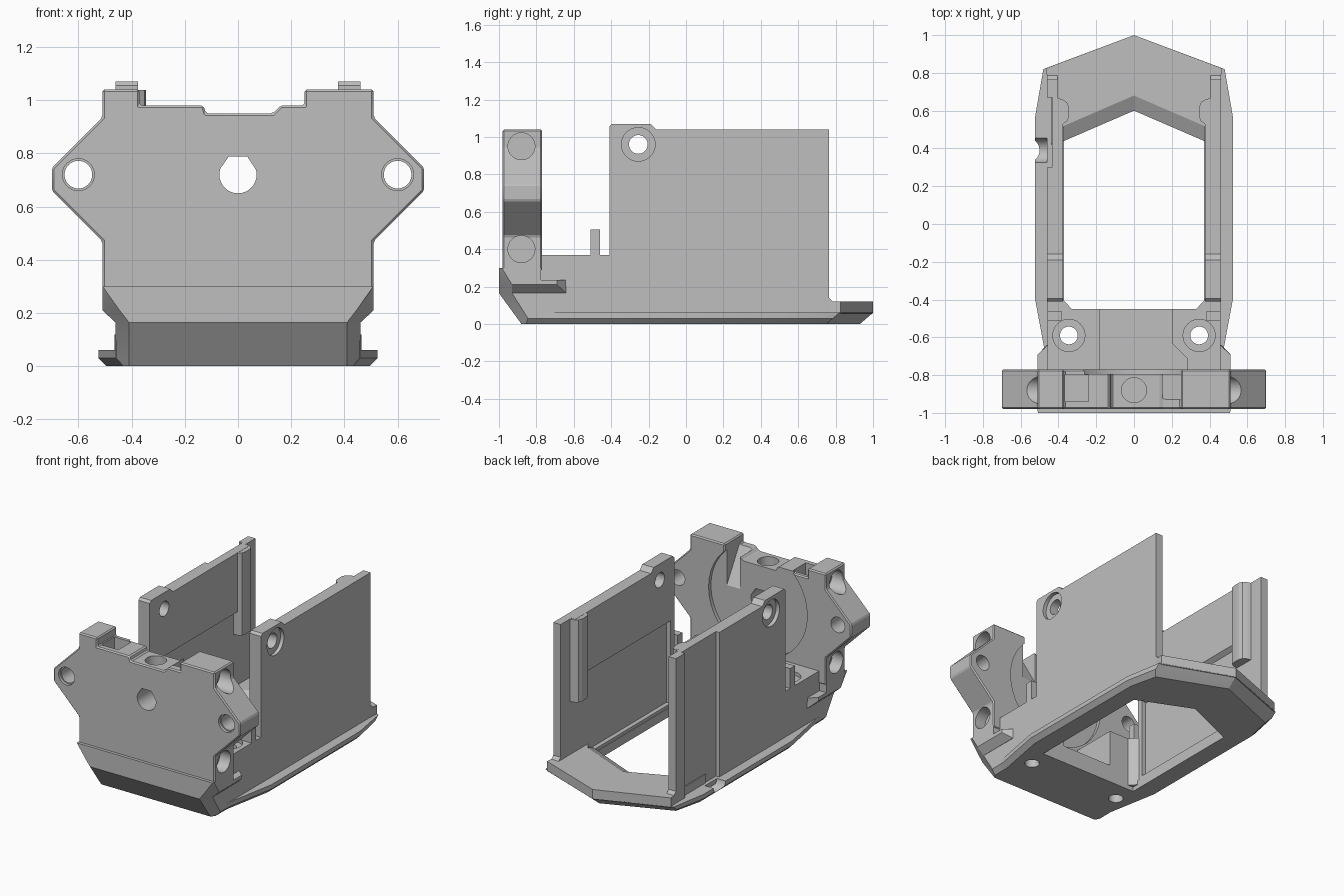
import bpy, bmesh, math

cube = bpy.data.objects.get("Cube")
if cube:
    bpy.data.objects.remove(cube, do_unlink=True)

grey = bpy.data.materials.new("mid grey")
grey.use_nodes = True
COLOUR = (0.52, 0.52, 0.52, 1)
grey.diffuse_color = COLOUR
grey.node_tree.nodes["Principled BSDF"].inputs["Base Color"].default_value = COLOUR


def loft(name, levels, axis="z"):
    """Skin matching outlines [(height, points), ...] stacked along an axis."""
    def place(p, h):
        return {"z": (p[0], p[1], h), "y": (p[0], h, p[1]), "x": (h, p[0], p[1])}[axis]
    bm = bmesh.new()
    rings = [[bm.verts.new(place(p, h)) for p in pts] for h, pts in levels]
    count = len(rings[0])
    for a, b in zip(rings, rings[1:]):
        for i in range(count):
            j = (i + 1) % count
            bm.faces.new((a[i], a[j], b[j], b[i]))
    bm.faces.new(rings[0])
    bm.faces.new(rings[-1])
    bmesh.ops.recalc_face_normals(bm, faces=bm.faces)
    mesh = bpy.data.meshes.new(name)
    bm.to_mesh(mesh)
    bm.free()
    mesh.materials.append(grey)
    obj = bpy.data.objects.new(name, mesh)
    bpy.context.collection.objects.link(obj)
    return obj


def prism(name, pts, axis, lo, hi):
    return loft(name, [(lo, pts), (hi, pts)], axis)


def box(name, x, y, z):
    return prism(name, [(x[0], y[0]), (x[1], y[0]), (x[1], y[1]), (x[0], y[1])], "z", *z)


def arc(u, v, r, start=0, end=360, n=40):
    return [(u + r * math.cos(math.radians(start + (end - start) * i / n)),
             v + r * math.sin(math.radians(start + (end - start) * i / n))) for i in range(n)]


def rod(axis, u, v, r, lo, hi):
    return prism("cutter", arc(u, v, r), axis, lo, hi)


def span(s, a, b):
    return tuple(sorted((s * a, s * b)))


def both(half):
    """Mirror a half outline across x = 0."""
    return half + [(-x, y) for x, y in reversed(half) if x > 0]


def bake(obj):
    graph = bpy.context.evaluated_depsgraph_get()
    mesh = bpy.data.meshes.new_from_object(obj.evaluated_get(graph))
    obj.modifiers.clear()
    obj.data = mesh


def carve(obj, cutters):
    for cutter in cutters:
        cutter.hide_render = True
        mod = obj.modifiers.new("cut", "BOOLEAN")
        mod.operation = "DIFFERENCE"
        mod.solver = "EXACT"
        mod.object = cutter
        bake(obj)
        bpy.data.objects.remove(cutter, do_unlink=True)


def soften(obj, width):
    mod = obj.modifiers.new("edge", "BEVEL")
    mod.width = width
    mod.segments = 1
    mod.limit_method = "ANGLE"
    bake(obj)


def screw_hole(s):
    return rod("z", s * 0.345, -0.59, 0.047, -0.1, 0.6)


# Base plate with a bevelled underside and a pointed opening
def base_outline(d, back):
    return both([(0, back), (0.48 - d, back - 0.18), (0.525 - d, 0.56), (0.525 - d, -0.39),
                 (0.46 - d, -0.74), (0.46 - d, -0.78), (0, -0.78)])


base = loft("base_plate", [(0, base_outline(0.03, 0.93)), (0.03, base_outline(0, 0.965)),
                           (0.06, base_outline(0, 1))])
opening = prism("cutter", both([(0, 0.6), (0.37, 0.44), (0.37, -0.45), (0, -0.45)]), "z", -0.1, 0.2)
carve(base, [opening, rod("x", 0.39, 0.07, 0.065, -0.6, -0.43), screw_hole(1), screw_hole(-1)])


# Raised rear plate with a sloped inner edge
def rear_outline(inner):
    return both([(0, 1), (0.465, 0.825), (0.46, 0.77), (0.44, 0.77), (0.44, 0.42),
                 (0.37, inner - 0.16), (0, inner)])


loft("rear_plate", [(0.055, rear_outline(0.6)), (0.08, rear_outline(0.6)),
                    (0.12, rear_outline(0.68))])


# Front bumper, lofted upwards with chamfered corners
def bumper_outline(ax, ay, bx, by):
    return both([(0, ay), (ax, ay), (bx, by), (bx, -0.775), (0, -0.775)])


loft("front_bumper", [(0, bumper_outline(0.41, -0.88, 0.43, -0.855)),
                      (0.03, bumper_outline(0.41, -0.902, 0.459, -0.845)),
                      (0.165, bumper_outline(0.41, -1, 0.46, -0.93)),
                      (0.21, bumper_outline(0.445, -1, 0.51, -0.93)),
                      (0.3, bumper_outline(0.509, -1, 0.51, -0.985))])

# Front plate with shoulders, uneven top edge and fastener holes
plate = prism("front_plate", [
    (-0.51, 0.285), (-0.51, 0.47), (-0.7, 0.66), (-0.7, 0.745), (-0.51, 0.935), (-0.51, 1.04),
    (-0.37, 1.04), (-0.37, 0.98), (-0.13, 0.98), (-0.12, 0.95), (0.13, 0.95), (0.16, 0.98),
    (0.25, 0.98), (0.25, 1.04), (0.51, 1.04), (0.51, 0.935), (0.7, 0.745), (0.7, 0.66),
    (0.51, 0.47), (0.51, 0.285)], "y", -0.98, -0.77)
soften(plate, 0.008)
shaft = arc(0, 0.72, 0.07, 160, 380) + [(0.035, 0.788), (-0.035, 0.788)]
cuts = [prism("cutter", shaft, "y", -1.1, -0.6),
        rod("y", 0, 0.72, 0.37, -0.795, -0.6),
        rod("z", 0, -0.88, 0.066, 0.8, 1.2),
        box("cutter", (-0.365, -0.24), (-0.94, -0.8), (0.72, 1.2)),
        prism("cutter", [(-0.94, 1), (-0.74, 0.66), (-0.74, 1)], "x", 0.15, 0.25)]
for s in (1, -1):
    cuts.append(rod("y", s * 0.6, 0.72, 0.052, -1.1, -0.6))
    cuts.append(rod("y", s * 0.6, 0.72, 0.06, -1.1, -0.96))
    for z in (0.95, 0.4):
        cuts.append(rod("x", -0.88, z, 0.072, *span(s, 0.43, 0.8)))
carve(plate, cuts)

# Low middle floor between the screw shelves
box("middle_floor", (-0.2, 0.3), (-0.78, -0.45), (0.02, 0.12))

# Screw shelves behind the front plate, with diagonal corners
shelf_edges = {1: [(0.28, -0.78), (0.28, -0.71), (0.2, -0.63), (0.2, -0.45)],
               -1: [(0.18, -0.78), (0.18, -0.45)]}

for s, side in ((1, "left"), (-1, "right")):
    outline = [(0.33, -0.45), (0.375, -0.4), (0.459, -0.4), (0.459, -0.78)] + shelf_edges[s]
    shelf = prism(side + "_screw_shelf", [(s * x, y) for x, y in outline], "z", 0.03, 0.37)
    carve(shelf, [screw_hole(s), rod("z", s * 0.345, -0.59, 0.085, 0.345, 0.6)])
    box(side + "_locating_post", span(s, 0.385, 0.459), (-0.51, -0.46), (0.36, 0.505))

    # Bumper ear with a sloped underside
    def ear(x):
        return [(s * 0.42, -0.93), (s * x, -0.93), (s * x, -0.64 - (x - 0.46)), (s * 0.455, -0.64),
                (s * 0.42, -0.64)]
    loft(side + "_bumper_ear", [(0.165, ear(0.461)), (0.21, ear(0.51)), (0.235, ear(0.51))])

    # Side wall with a raised fastener tab, thinner lower half and rear end, and a screw hole
    wall = prism(side + "_side_wall", [
        (-0.41, 0.03), (-0.41, 1.055), (-0.395, 1.07), (-0.19, 1.07), (-0.16, 1.04),
        (0.765, 1.04), (0.765, 0.14), (0.785, 0.12), (0.785, 0.03)], "x", *span(s, 0.375, 0.46))
    lower = [(s * x, z) for x, z in ((0.3, 0.08), (0.405, 0.08), (0.405, 0.62), (0.375, 0.64), (0.3, 0.64))]
    cuts = [rod("x", -0.255, 0.96, 0.05, *span(s, 0.3, 0.6)),
            rod("x", -0.255, 0.96, 0.09, *span(s, 0.435, 0.6)),
            prism("cutter", lower, "y", -0.37, 0.9),
            box("cutter", span(s, 0.3, 0.405), (0.65, 0.9), (0.5, 1.2))]
    if s < 0:
        # Shallow outer recess on one wall only
        cuts.append(box("cutter", (-0.6, -0.435), (0.3, 0.67), (0.06, 1.2)))
    carve(wall, cuts)

    # Rounded vertical rib on the inside of the wall
    prism(side + "_inner_rib", [(s * x, y) for x, y in (
        (0.42, 0.53), (0.375, 0.53), (0.352, 0.545), (0.345, 0.57), (0.345, 0.62), (0.355, 0.645),
        (0.38, 0.66), (0.42, 0.67))], "z", 0.48, 1.039)

for obj in bpy.context.collection.objects:
    if obj.type == "MESH" and obj.data.materials and obj.data.materials[0] == grey:
        bpy.ops.object.select_all(action="DESELECT")
        obj.select_set(True)
        bpy.context.view_layer.objects.active = obj
        bpy.ops.object.shade_smooth_by_angle(angle=math.radians(20))
